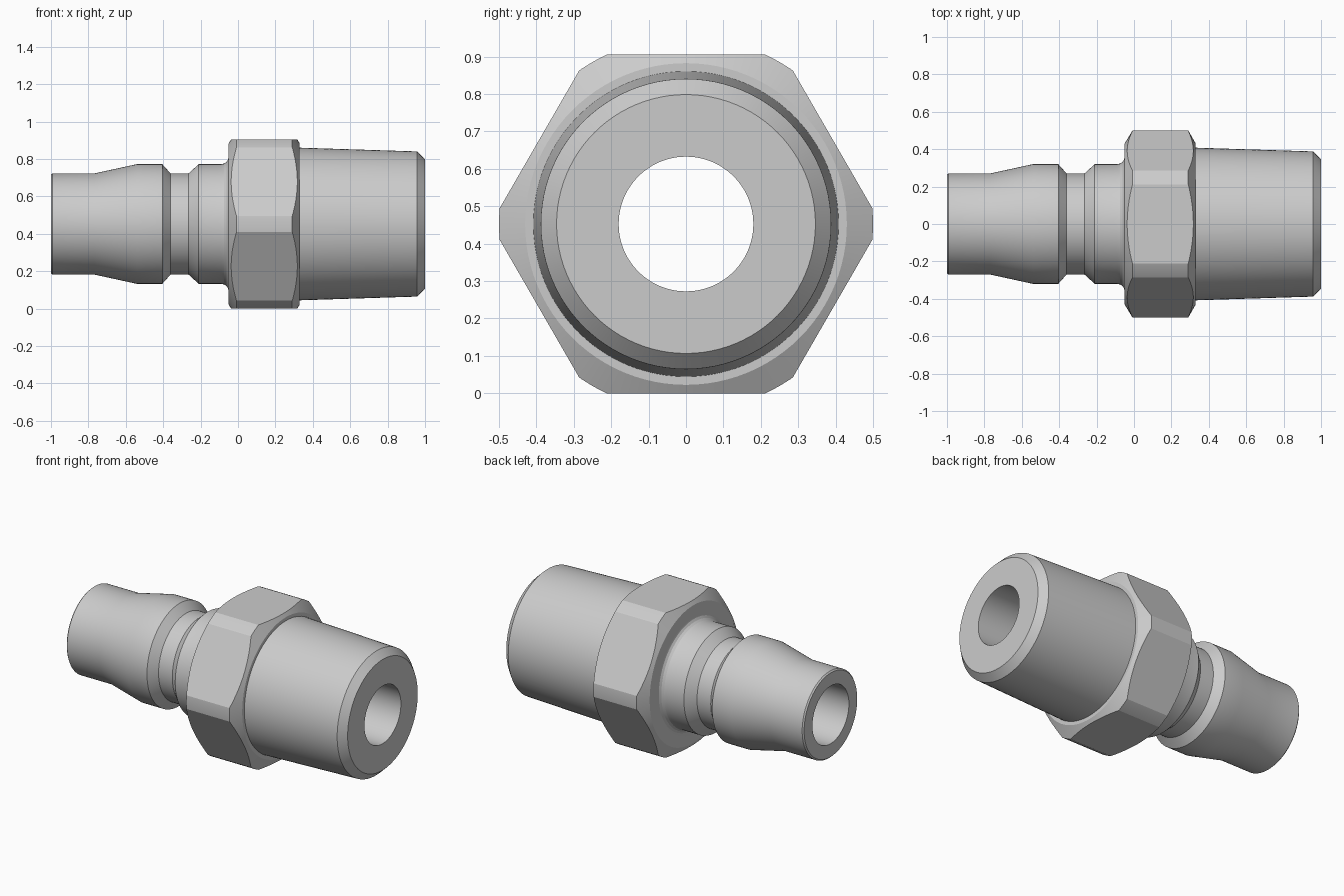
import bpy, bmesh
from math import sin, cos, pi, radians

if "Cube" in bpy.data.objects:
    bpy.data.objects.remove(bpy.data.objects["Cube"])

AXIS_Z = 0.4525      # height of the centre line, equals the hexagon apothem


def lathe(name, profile, sides):
    """Spin a closed (x, radius) profile around the horizontal x axis."""
    bm = bmesh.new()
    rings = []
    for i in range(sides):
        a = 2 * pi * i / sides
        rings.append([bm.verts.new((x, r * cos(a), AXIS_Z + r * sin(a))) for x, r in profile])
    n = len(profile)
    for i in range(sides):
        p, q = rings[i], rings[(i + 1) % sides]
        for j in range(n):
            k = (j + 1) % n
            bm.faces.new((p[j], p[k], q[k], q[j]))
    bmesh.ops.recalc_face_normals(bm, faces=bm.faces)
    mesh = bpy.data.meshes.new(name)
    bm.to_mesh(mesh)
    bm.free()
    obj = bpy.data.objects.new(name, mesh)
    bpy.context.collection.objects.link(obj)
    return obj


# Concave fillet where the plug meets the hexagon
fillet = [(-0.09 + 0.04 * sin(a), 0.36 - 0.04 * cos(a))
          for a in (radians(d) for d in (0, 22.5, 45, 67.5, 90))]

profile = [
    # bore and plug tip
    (1.0, 0.18), (-1.0, 0.18), (-1.0, 0.262), (-0.992, 0.27),
    # plug taper, groove and shoulder
    (-0.77, 0.27), (-0.54, 0.32), (-0.405, 0.32), (-0.36, 0.27),
    (-0.265, 0.27), (-0.21, 0.32), *fillet,
    # chamfered nut blank
    (-0.05, 0.43), (-0.008, 0.5), (0.29, 0.5), (0.33, 0.43),
    # tapered pipe end
    (0.33, 0.408), (0.957, 0.388), (1.0, 0.346),
]
fitting = lathe("pipe_fitting", profile, 96)

# Hexagonal prism that trims the nut flats
corner = AXIS_Z / cos(pi / 6)
hexagon = lathe("hex_trimmer", [(-1.2, 0.08), (-1.2, corner), (1.2, corner), (1.2, 0.08)], 6)
hexagon.hide_render = True

trim = fitting.modifiers.new("hex_flats", 'BOOLEAN')
trim.operation = 'INTERSECT'
trim.solver = 'EXACT'
trim.object = hexagon

bpy.context.view_layer.objects.active = fitting
fitting.select_set(True)
bpy.ops.object.modifier_apply(modifier=trim.name)
bpy.data.objects.remove(hexagon)

# Smooth turned surfaces, crisp chamfers and flats
bpy.ops.object.shade_smooth_by_angle(angle=radians(18))
